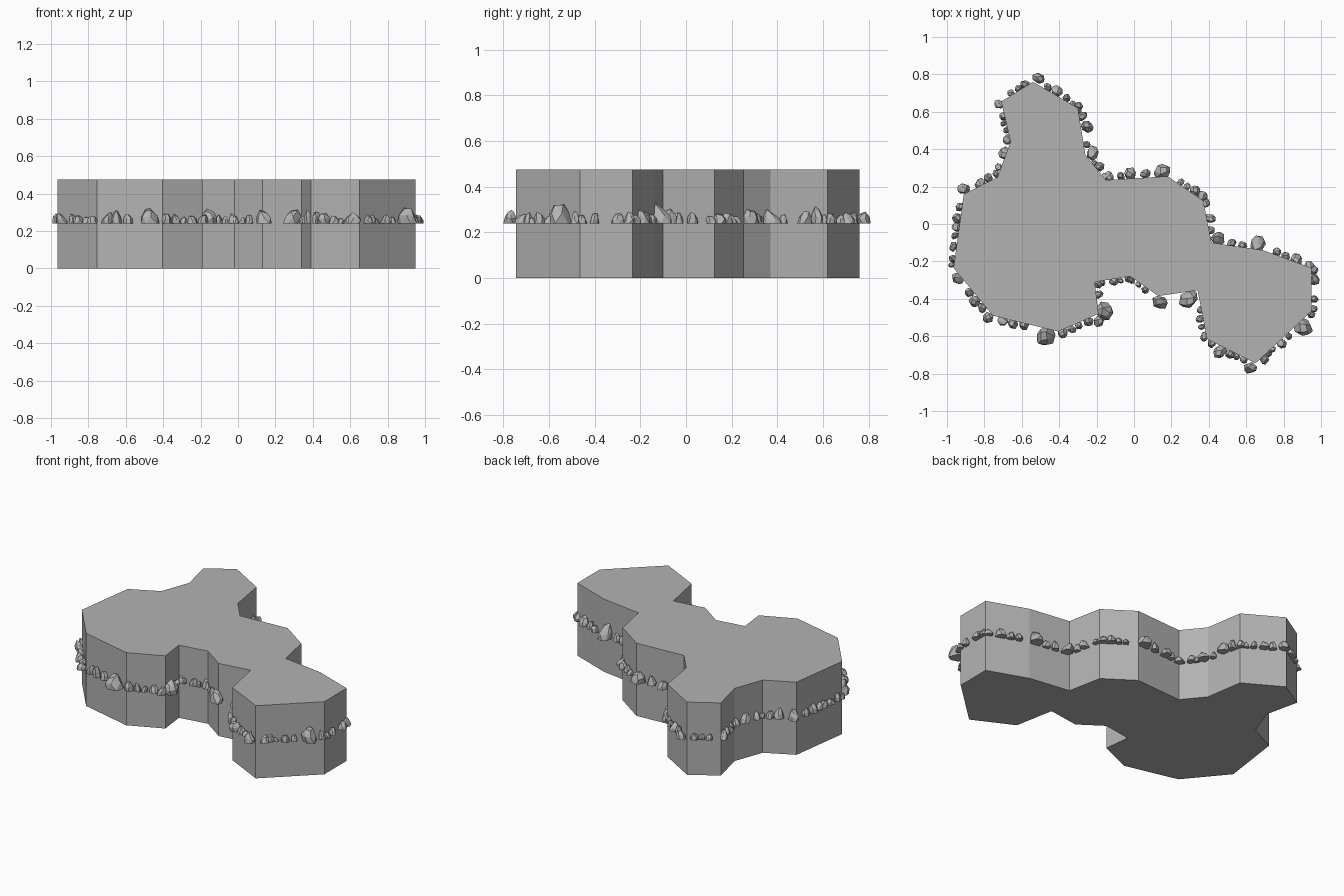
import bpy
import bmesh
import math
import random
from mathutils import Vector

random.seed(7)
cube = bpy.data.objects.get("Cube")
if cube:
    bpy.data.objects.remove(cube, do_unlink=True)

HEIGHT = 0.475
ROCK_BASE = 0.24

# Plateau outline, clockwise from the back tip
OUTLINE = [
    (-.54, .76), (-.30, .62), (-.26, .37), (-.15, .235), (.18, .255), (.37, .125),
    (.415, -.10), (.69, -.14), (.95, -.235), (.95, -.465), (.65, -.745), (.39, -.615),
    (.34, -.355), (.13, -.385), (-.02, -.28), (-.21, -.31), (-.19, -.48), (-.405, -.575),
    (-.755, -.49), (-.965, -.235), (-.91, .16), (-.73, .25), (-.66, .44), (-.71, .655)]

# Larger boulders: x, y, width
BOULDERS = [
    (-.47, -.60, .11), (-.16, -.465, .10), (.29, -.40, .11), (.90, -.545, .12),
    (.66, -.11, .10), (.15, .28, .09), (-.51, .78, .07), (.62, -.77, .07),
    (.14, -.42, .09), (.46, -.68, .08), (-.22, .38, .08), (-.25, .52, .07),
    (-.69, .38, .07), (-.91, .19, .07), (-.94, -.29, .07), (-.19, -.52, .07),
    (-.78, -.50, .06), (.965, -.30, .06), (-.72, .64, .06), (.45, -.08, .08),
    (.87, -.19, .07), (.79, -.64, .06), (-.02, .27, .07), (.41, .03, .06)]


def make_material(name, value):
    mat = bpy.data.materials.new(name)
    mat.use_nodes = True
    color = (value, value, value, 1)
    mat.diffuse_color = color
    mat.node_tree.nodes["Principled BSDF"].inputs["Base Color"].default_value = color
    return mat


def make_object(name, bm, mat):
    bmesh.ops.recalc_face_normals(bm, faces=bm.faces)
    mesh = bpy.data.meshes.new(name)
    bm.to_mesh(mesh)
    bm.free()
    mesh.materials.append(mat)
    obj = bpy.data.objects.new(name, mesh)
    bpy.context.collection.objects.link(obj)
    return obj


def add_rock(bm, x, y, width, height):
    """Chipped, flat-bottomed stone: hull of three shrinking, tilted rings."""
    spin = random.uniform(0, math.tau)
    squash = random.uniform(.75, 1)
    lean = Vector((random.uniform(-.15, .15), random.uniform(-.15, .15))) * width
    tilt = random.uniform(0, .3)
    verts = []
    for level, radius, sides in ((0, .5, 7), (.5, .46, 6), (.92, .26, 4)):
        for i in range(sides):
            a = math.tau * (i + random.uniform(-.25, .25)) / sides
            r = width * radius * random.uniform(.88, 1.08)
            u, v = r * math.cos(a), r * math.sin(a) * squash
            px = x + u * math.cos(spin) - v * math.sin(spin) + lean.x * level
            py = y + u * math.sin(spin) + v * math.cos(spin) + lean.y * level
            pz = ROCK_BASE + height * level * (1 + tilt * math.cos(a))
            px = max(-1, min(1, px))
            py = max(-.81, min(.815, py))
            verts.append(bm.verts.new((px, py, pz)))
    hull = bmesh.ops.convex_hull(bm, input=verts)
    spare = set(hull["geom_interior"]) | set(hull["geom_unused"])
    bmesh.ops.delete(bm, geom=[g for g in spare if isinstance(g, bmesh.types.BMVert)],
                     context='VERTS')


stone = make_material("cliff grey", .45)
rubble = make_material("rubble grey", .45)

# Plateau: one extruded outline
bm = bmesh.new()
floor = bm.faces.new([bm.verts.new((x, y, 0)) for x, y in OUTLINE])
walls = bmesh.ops.extrude_face_region(bm, geom=[floor], use_keep_orig=True)
top = [g for g in walls["geom"] if isinstance(g, bmesh.types.BMVert)]
bmesh.ops.translate(bm, verts=top, vec=(0, 0, HEIGHT))
make_object("plateau", bm, stone)

# Large boulders
bm = bmesh.new()
for x, y, width in BOULDERS:
    add_rock(bm, x, y, width, width * random.uniform(.65, .85))
make_object("large_boulders", bm, rubble)

# Small stones strung along every wall, leaving room for the boulders
bm = bmesh.new()
for start, end in zip(OUTLINE, OUTLINE[1:] + OUTLINE[:1]):
    a, b = Vector(start), Vector(end)
    along = (b - a).normalized()
    outward = Vector((-along.y, along.x))
    travel = .015
    while travel < (b - a).length:
        width = random.uniform(.035, .065)
        spot = a + along * travel + outward * width * random.uniform(.1, .4)
        clear = all((spot - Vector((x, y))).length > (w + width) * .42
                    for x, y, w in BOULDERS)
        if clear:
            add_rock(bm, spot.x, spot.y, width, width * random.uniform(.6, 1.1))
        travel += width * random.uniform(.8, 1.15)
make_object("small_stones", bm, rubble)
